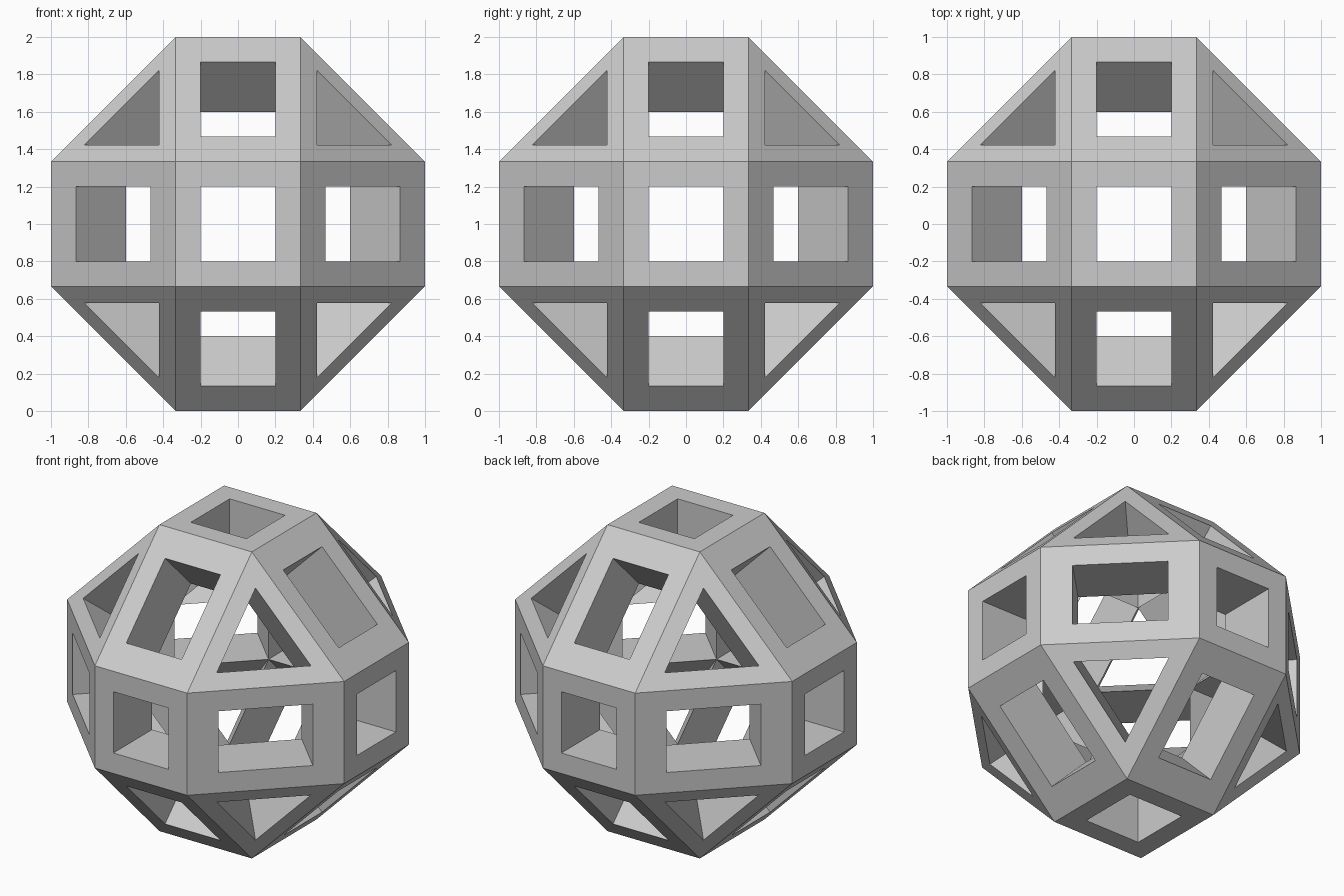
import bpy
import bmesh
from itertools import product
from mathutils import Vector

cube = bpy.data.objects.get("Cube")
if cube:
    bpy.data.objects.remove(cube, do_unlink=True)

GREY = (0.6, 0.6, 0.6, 1.0)
OPENING = 0.6          # size of each window, and of the hollow core
CENTRE = Vector((0, 0, 1))

mat = bpy.data.materials.new("plain grey")
mat.use_nodes = True
mat.diffuse_color = GREY
mat.node_tree.nodes["Principled BSDF"].inputs["Base Color"].default_value = GREY

# Solid with 26 faces: a cube with cut edges and corners
solid = bmesh.new()
for signs in product((-1, 1), repeat=3):
    for axis in range(3):
        solid.verts.new([s * (1 if i == axis else 1 / 3) for i, s in enumerate(signs)])
bmesh.ops.convex_hull(solid, input=solid.verts)
bmesh.ops.dissolve_limit(solid, angle_limit=0.02, verts=solid.verts, edges=solid.edges)
bmesh.ops.recalc_face_normals(solid, faces=solid.faces)

# Frame: a window in every face, with straight walls down to the hollow core
frame = bmesh.new()
for face in solid.faces:
    outer = [v.co.copy() for v in face.verts]
    middle = sum(outer, Vector()) / len(outer)
    window = [middle.lerp(p, OPENING) for p in outer]
    core = [p * OPENING for p in outer]
    for near, far in ((outer, window), (window, core)):
        for i in range(len(outer)):
            j = (i + 1) % len(outer)
            corners = (near[i], near[j], far[j], far[i])
            frame.faces.new([frame.verts.new(p + CENTRE) for p in corners])
bmesh.ops.remove_doubles(frame, verts=frame.verts, dist=0.001)
bmesh.ops.dissolve_degenerate(frame, dist=0.0001, edges=frame.edges)

mesh = bpy.data.meshes.new("open_frame")
frame.to_mesh(mesh)
solid.free()
frame.free()
mesh.materials.append(mat)
bpy.context.scene.collection.objects.link(bpy.data.objects.new("open_frame", mesh))
